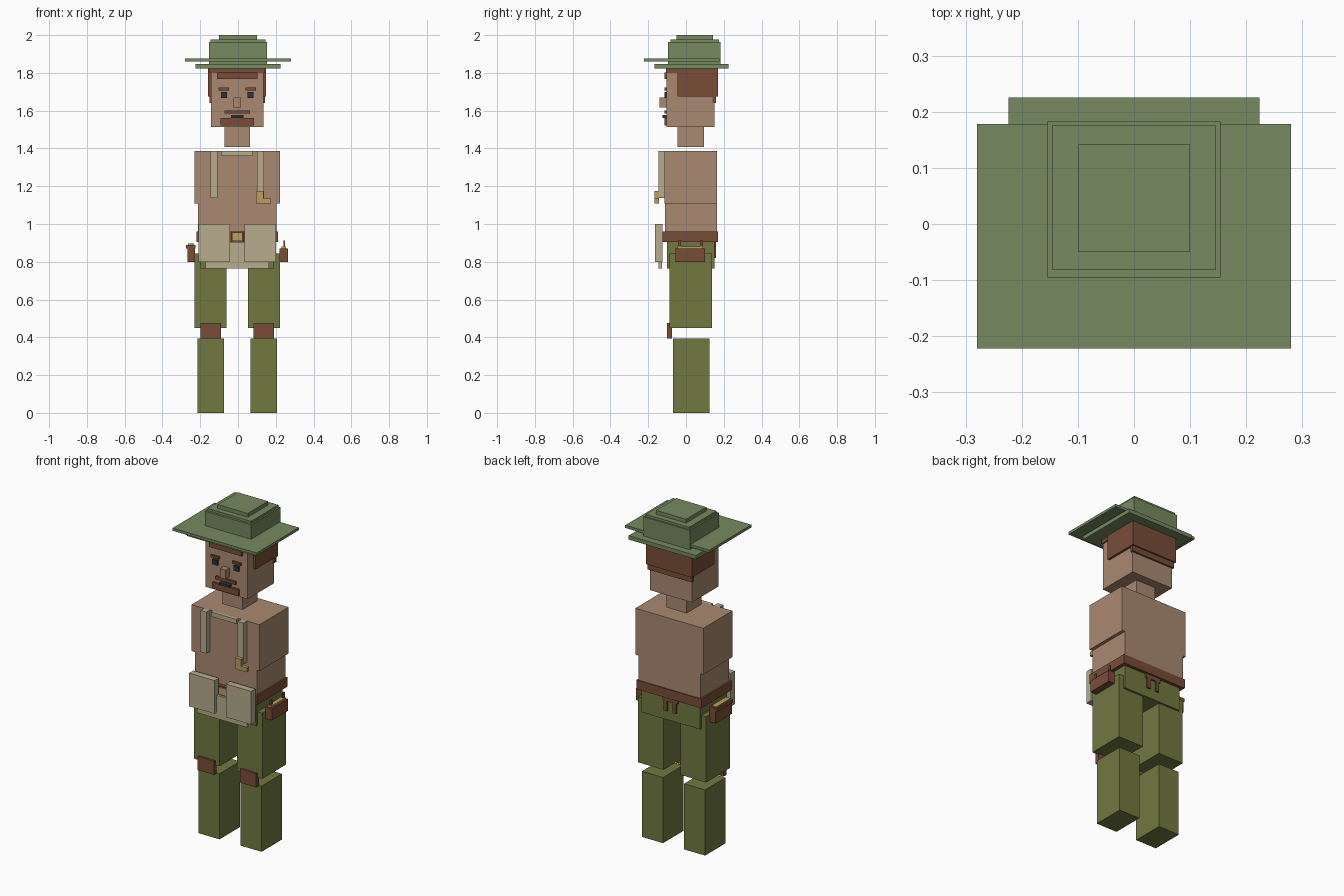
import bpy

cube = bpy.data.objects.get("Cube")
if cube:
    bpy.data.objects.remove(cube, do_unlink=True)


def material(name, red, green, blue):
    colour = [(c / 255) ** 2.2 for c in (red, green, blue)] + [1]
    mat = bpy.data.materials.new(name)
    mat.use_nodes = True
    mat.diffuse_color = colour
    mat.node_tree.nodes["Principled BSDF"].inputs["Base Color"].default_value = colour
    return mat


skin = material("skin", 168, 136, 112)
felt = material("hat green", 118, 136, 96)
olive = material("trouser olive", 112, 120, 66)
leather = material("leather brown", 120, 78, 58)
canvas = material("canvas beige", 182, 171, 140)
brass = material("brass", 188, 155, 98)
slate = material("dark slate", 52, 54, 62)

# Shared planes and levels
midline = -0.004
face = -0.103
chest_front = -0.113
chest_back = 0.164
belt_bottom = 0.905
belt_top = 0.96
chest_bottom = 1.108
shoulder = 1.387
chin = 1.514
hairline = 1.826


def block(name, mat, width, front, back, bottom, top, x=midline):
    """Box centred on x, between front/back and bottom/top planes."""
    location = (x, (front + back) / 2, (bottom + top) / 2)
    bpy.ops.mesh.primitive_cube_add(size=1, location=location)
    part = bpy.context.object
    part.name = name
    part.scale = (width, back - front, top - bottom)
    bpy.ops.object.transform_apply(location=False, rotation=False, scale=True)
    part.data.materials.append(mat)


def pair(name, mat, offset, **dims):
    """Left and right copies of a block about the midline."""
    for side, sign in (("left", 1), ("right", -1)):
        block(f"{side}_{name}", mat, x=midline + sign * offset, **dims)


def feature(name, mat, width, bottom, height, depth=0.012, offset=0):
    """Plate standing out from the face, paired if it has an offset."""
    dims = dict(width=width, front=face - depth, back=face, bottom=bottom, top=bottom + height)
    if offset:
        pair(name, mat, offset, **dims)
    else:
        block(name, mat, **dims)


# Legs
pair("shin", olive, offset=0.14, width=0.14, front=-0.07, back=0.124, bottom=0, top=0.395)
pair("knee_pad", leather, offset=0.14, width=0.108, front=-0.1, back=-0.074, bottom=0.395, top=0.477)
pair("thigh", olive, offset=0.142, width=0.17, front=-0.087, back=0.138, bottom=0.45, top=0.845)

# Hips and belt
block("pelvis", olive, width=0.39, front=-0.1, back=0.15, bottom=0.765, top=belt_top)
block("belt", leather, width=0.432, front=-0.124, back=0.169, bottom=belt_bottom, top=belt_top)
block("buckle_frame", leather, width=0.068, front=-0.132, back=-0.12, bottom=belt_bottom, top=belt_top)
block("buckle", brass, width=0.054, front=-0.14, back=-0.13, bottom=belt_bottom + 0.006, top=belt_top - 0.006)
block("front_flap", canvas, width=0.334, front=-0.146, back=-0.127, bottom=0.765, top=belt_bottom)
pair("front_pouch", canvas, offset=0.122, width=0.168, front=-0.164, back=-0.124, bottom=0.8, top=1)

# Hip cases with brass lids
case = dict(front=-0.055, back=0.1)
lid = dict(front=-0.045, back=0.09)
block("left_hip_case", leather, x=0.242, width=0.044, bottom=0.8, top=0.87, **case)
block("left_case_lid", brass, x=0.242, width=0.026, bottom=0.868, top=0.88, **lid)
for end, y in (("front", -0.034), ("rear", 0.083)):
    block(f"left_case_{end}_loop", leather, x=0.244, width=0.007,
          front=y - 0.008, back=y + 0.008, bottom=0.87, top=belt_bottom + 0.007)
block("right_hip_case", leather, x=-0.248, width=0.04, bottom=0.8, top=0.875, **case)
block("right_case_rim", leather, x=-0.25, width=0.05, bottom=0.87, top=0.89, **case)
block("right_case_lid", brass, x=-0.25, width=0.032, bottom=0.885, top=0.896, **lid)

# Loops hanging from the back of the belt
block("back_loop_bar", leather, width=0.1, front=0.148, back=0.16, bottom=0.88, top=belt_bottom)
pair("back_loop", leather, offset=0.03, width=0.022, front=0.148, back=0.16, bottom=0.82, top=0.89)

# Torso and harness
block("waist", skin, width=0.413, front=-0.11, back=chest_back, bottom=belt_top, top=chest_bottom)
block("chest", skin, width=0.452, front=chest_front, back=chest_back, bottom=chest_bottom, top=shoulder)
pair("chest_strap", canvas, offset=0.123, width=0.038,
     front=-0.146, back=chest_front, bottom=1.138, top=shoulder)
block("collar_strap", canvas, width=0.167, front=-0.13, back=chest_front, bottom=1.36, top=shoulder)
block("clip_upright", brass, x=0.115, width=0.04, front=-0.166, back=-0.144, bottom=chest_bottom, top=1.175)
block("clip_foot", brass, x=0.135, width=0.08, front=-0.166, back=-0.144, bottom=chest_bottom, top=1.134)

# Head and hair
block("neck", skin, width=0.134, front=-0.045, back=0.095, bottom=1.408, top=chin)
block("head", skin, width=0.28, front=face, back=0.15, bottom=chin, top=hairline)
block("hair", leather, width=0.307, front=-0.045, back=0.169, bottom=1.674, top=hairline)
block("hair_nape", leather, width=0.295, front=0.14, back=0.16, bottom=1.64, top=1.68)
block("hair_top", leather, width=0.295, front=face - 0.002, back=0.1, bottom=1.8, top=hairline)

# Face
feature("fringe", leather, width=0.216, bottom=1.767, height=0.035)
feature("eyebrow", leather, width=0.055, bottom=1.708, height=0.014, offset=0.072)
feature("eye", slate, width=0.034, bottom=1.668, height=0.03, offset=0.07)
feature("nose", skin, width=0.038, bottom=1.616, height=0.054, depth=0.037)
feature("moustache", leather, width=0.134, bottom=1.584, height=0.018)
feature("mouth", slate, width=0.068, bottom=1.562, height=0.014, depth=0.022)
feature("beard", leather, width=0.175, bottom=1.522, height=0.038)

# Hat, from the brims up
block("hat_lower_brim", felt, x=0, width=0.448, front=-0.167, back=0.225, bottom=1.823, top=1.847)
block("hat_upper_brim", felt, x=0, width=0.56, front=-0.222, back=0.178, bottom=1.86, top=1.876)
block("hat_crown", felt, x=0, width=0.308, front=-0.095, back=0.183, bottom=1.847, top=1.963)
block("hat_crown_step", felt, x=0, width=0.29, front=-0.082, back=0.176, bottom=1.963, top=1.977)
block("hat_crown_top", felt, x=0, width=0.2, front=-0.05, back=0.142, bottom=1.977, top=2)
